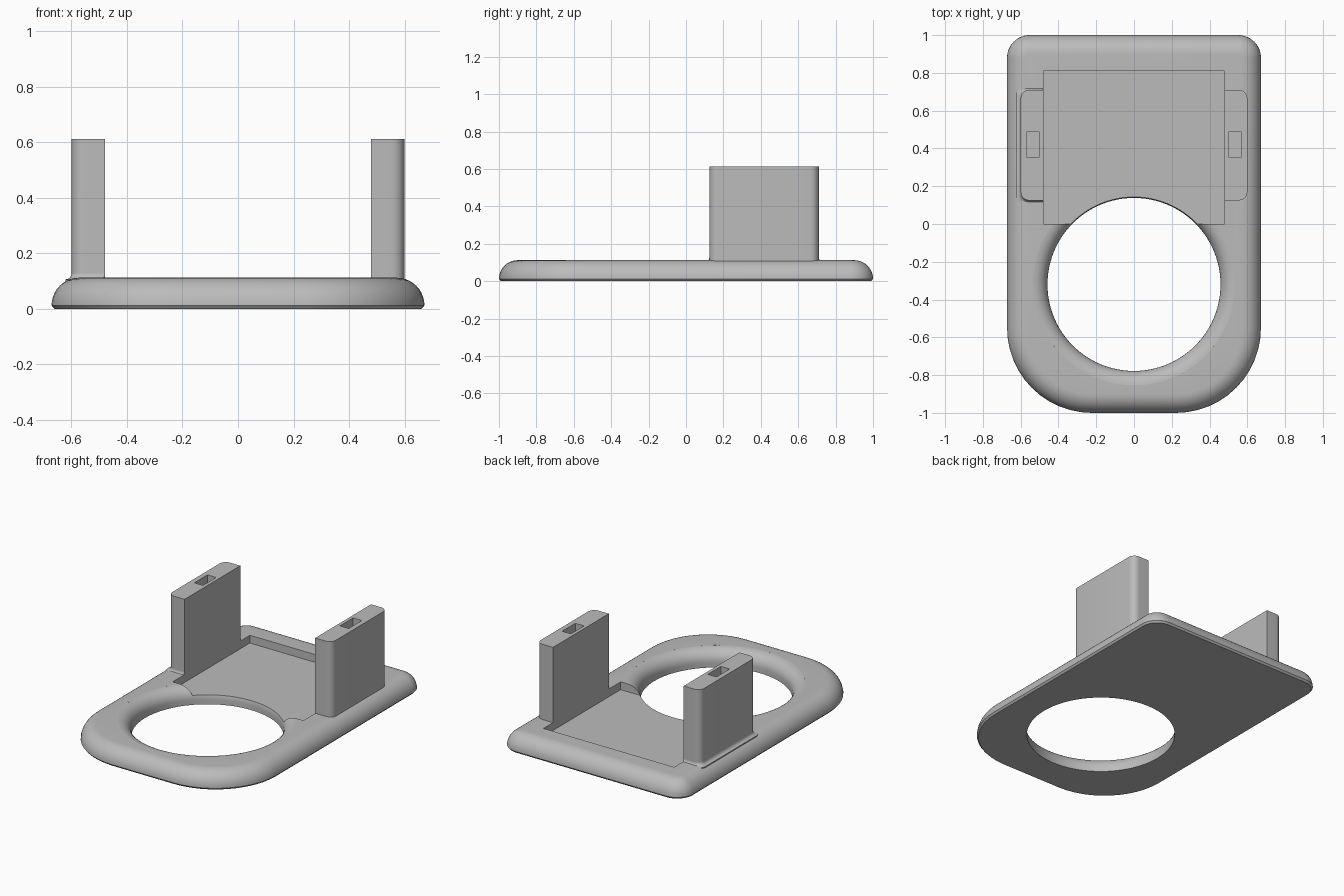
import bpy, bmesh, math

cube = bpy.data.objects.get("Cube")
if cube:
    bpy.data.objects.remove(cube, do_unlink=True)

grey = bpy.data.materials.new("plain grey")
grey.use_nodes = True
COLOUR = (0.5, 0.5, 0.5, 1)
grey.diffuse_color = COLOUR
grey.node_tree.nodes["Principled BSDF"].inputs["Base Color"].default_value = COLOUR


def rounded_rect(x0, x1, y0, y1, radii, steps=12):
    """Counter-clockwise outline; radii run from front-left-of-page round."""
    corners = [(x0, y0, 1, 1), (x1, y0, -1, 1), (x1, y1, -1, -1), (x0, y1, 1, -1)]
    pts = []
    for i, ((x, y, sx, sy), r) in enumerate(zip(corners, radii)):
        for k in range(steps + 1):
            a = math.pi * (1 + i / 2 + k / steps / 2)
            pts.append((x + sx * r + r * math.cos(a), y + sy * r + r * math.sin(a)))
    return pts


def loft(name, layers, smooth=True):
    """Closed solid through stacked outlines, given as (points, height)."""
    bm = bmesh.new()
    rings = [[bm.verts.new((x, y, z)) for x, y in pts] for pts, z in layers]
    n = len(rings[0])
    for low, high in zip(rings, rings[1:]):
        for i in range(n):
            j = (i + 1) % n
            bm.faces.new((low[i], low[j], high[j], high[i]))
    bm.faces.new(rings[0][::-1])
    bm.faces.new(rings[-1])
    bmesh.ops.remove_doubles(bm, verts=bm.verts, dist=1e-5)
    bmesh.ops.recalc_face_normals(bm, faces=bm.faces)
    mesh = bpy.data.meshes.new(name)
    bm.to_mesh(mesh)
    bm.free()
    mesh.materials.append(grey)
    obj = bpy.data.objects.new(name, mesh)
    bpy.context.collection.objects.link(obj)
    return obj


def box(name, x0, x1, y0, y1, z0, z1):
    pts = [(x0, y0), (x1, y0), (x1, y1), (x0, y1)]
    return loft(name, [(pts, z0), (pts, z1)])


def cut(target, cutter):
    """Subtract the cutter, apply the result and drop the cutter."""
    mod = target.modifiers.new("cut", 'BOOLEAN')
    mod.operation = 'DIFFERENCE'
    mod.solver = 'EXACT'
    mod.object = cutter
    cutter.hide_render = True
    bpy.context.view_layer.objects.active = target
    bpy.ops.object.modifier_apply(modifier=mod.name)
    bpy.data.objects.remove(cutter, do_unlink=True)


def smooth(obj):
    bpy.ops.object.select_all(action='DESELECT')
    obj.select_set(True)
    bpy.context.view_layer.objects.active = obj
    bpy.ops.object.shade_smooth_by_angle(angle=math.radians(30))


# Base plate with a quarter-round upper edge
TOP, EDGE = 0.112, 0.1


def plate_outline(inset):
    front, back = 0.45 - inset, max(0.12 - inset, 0.005)
    return rounded_rect(-0.672 + inset, 0.672 - inset, -1 + inset, 1 - inset,
                        (front, front, back, back))


layers = [(plate_outline(0.01), 0)]
for k in range(11):
    a = math.pi / 2 * k / 10
    layers.append((plate_outline(EDGE * (1 - math.cos(a))), TOP - EDGE + EDGE * math.sin(a)))
base = loft("base_plate", layers)

# Round opening with a flared upper lip
HOLE_Y, HOLE_R, LIP = -0.32, 0.458, 0.08


def circle(r):
    turn = [2 * math.pi * i / 96 for i in range(96)]
    return [(r * math.cos(a), HOLE_Y + r * math.sin(a)) for a in turn]


layers = [(circle(HOLE_R), -0.1)]
for k in range(9):
    a = math.pi / 2 * k / 8 * 0.97
    layers.append((circle(HOLE_R + LIP * (1 - math.cos(a))), TOP - LIP + LIP * math.sin(a)))
layers.append((circle(HOLE_R + LIP), 0.2))
cut(base, loft("opening_cutter", layers))

# Shallow rectangular tray
cut(base, box("tray_cutter", -0.48, 0.48, 0, 0.81, 0.06, 0.3))
smooth(base)

# Upright side posts with a slot in the top
for name, side in (("left_post", 1), ("right_post", -1)):
    radii = (0, 0.045, 0.045, 0) if side > 0 else (0.045, 0, 0, 0.045)
    x0, x1 = sorted((0.48 * side, 0.6 * side))
    outline = rounded_rect(x0, x1, 0.125, 0.71, radii, 8)
    post = loft(name, [(outline, 0.1), (outline, 0.612)])
    s0, s1 = sorted((0.503 * side, 0.567 * side))
    cut(post, box("slot_cutter", s0, s1, 0.352, 0.49, 0.5, 0.7))
    smooth(post)

# Small flared foot around the right post
layers = []
for k in range(6):
    a = math.pi / 2 * k / 5
    grow = 0.022 * (1 - math.sin(a))
    layers.append((rounded_rect(-0.6 - grow, -0.482, 0.125 - grow, 0.71 + grow,
                                (0.045, 0, 0, 0.045), 8),
                   0.106 + 0.022 * (1 - math.cos(a))))
layers.insert(0, (layers[0][0], 0.095))
smooth(loft("right_post_foot", layers))
